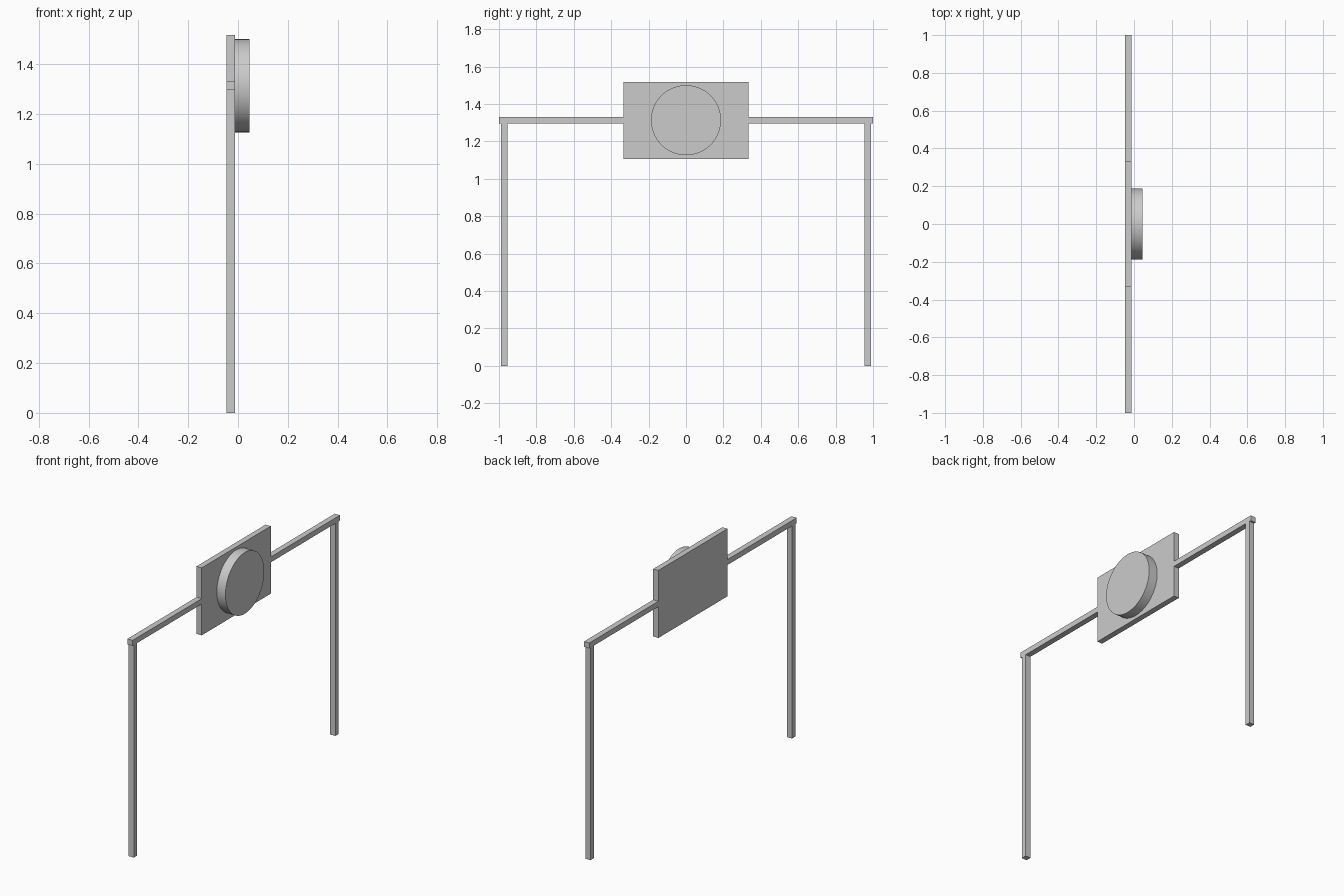
import bpy
from math import pi

cube = bpy.data.objects.get("Cube")
if cube:
    bpy.data.objects.remove(cube, do_unlink=True)

# Single flat grey
grey = bpy.data.materials.new("plain grey")
grey.use_nodes = True
colour = (0.6, 0.6, 0.6, 1)
grey.diffuse_color = colour
grey.node_tree.nodes["Principled BSDF"].inputs["Base Color"].default_value = colour

BACK, FACE, DISC_FRONT = -0.047, -0.012, 0.046   # depth layers along x
BAR_LOW, BAR_HIGH = 1.297, 1.33
CENTRE_Z = (BAR_LOW + BAR_HIGH) / 2


def box(name, low, high):
    """Axis-aligned box between two opposite corners."""
    bpy.ops.mesh.primitive_cube_add(
        size=1, location=[(a + b) / 2 for a, b in zip(low, high)])
    obj = bpy.context.object
    obj.name = name
    obj.scale = [b - a for a, b in zip(low, high)]
    bpy.ops.object.transform_apply(location=False, rotation=False, scale=True)
    obj.data.materials.append(grey)
    return obj


# Central panel
box("panel", (BACK, -0.333, 1.106), (FACE, 0.333, 1.518))

# Arms and posts on both sides
for side, y in (("front", -1), ("back", 1)):
    inner, outer = sorted((y * 0.333, y))
    box(side + "_arm", (BACK, inner, BAR_LOW), (FACE, outer, BAR_HIGH))
    inner, outer = sorted((y * 0.955, y * 0.988))
    box(side + "_post", (BACK, inner, 0), (FACE, outer, BAR_LOW))

# Round disc on the panel face
bpy.ops.mesh.primitive_cylinder_add(
    vertices=64, radius=0.187, depth=DISC_FRONT - FACE,
    location=((FACE + DISC_FRONT) / 2, 0, CENTRE_Z), rotation=(0, pi / 2, 0))
disc = bpy.context.object
disc.name = "disc"
disc.data.materials.append(grey)
bpy.ops.object.shade_smooth_by_angle()
